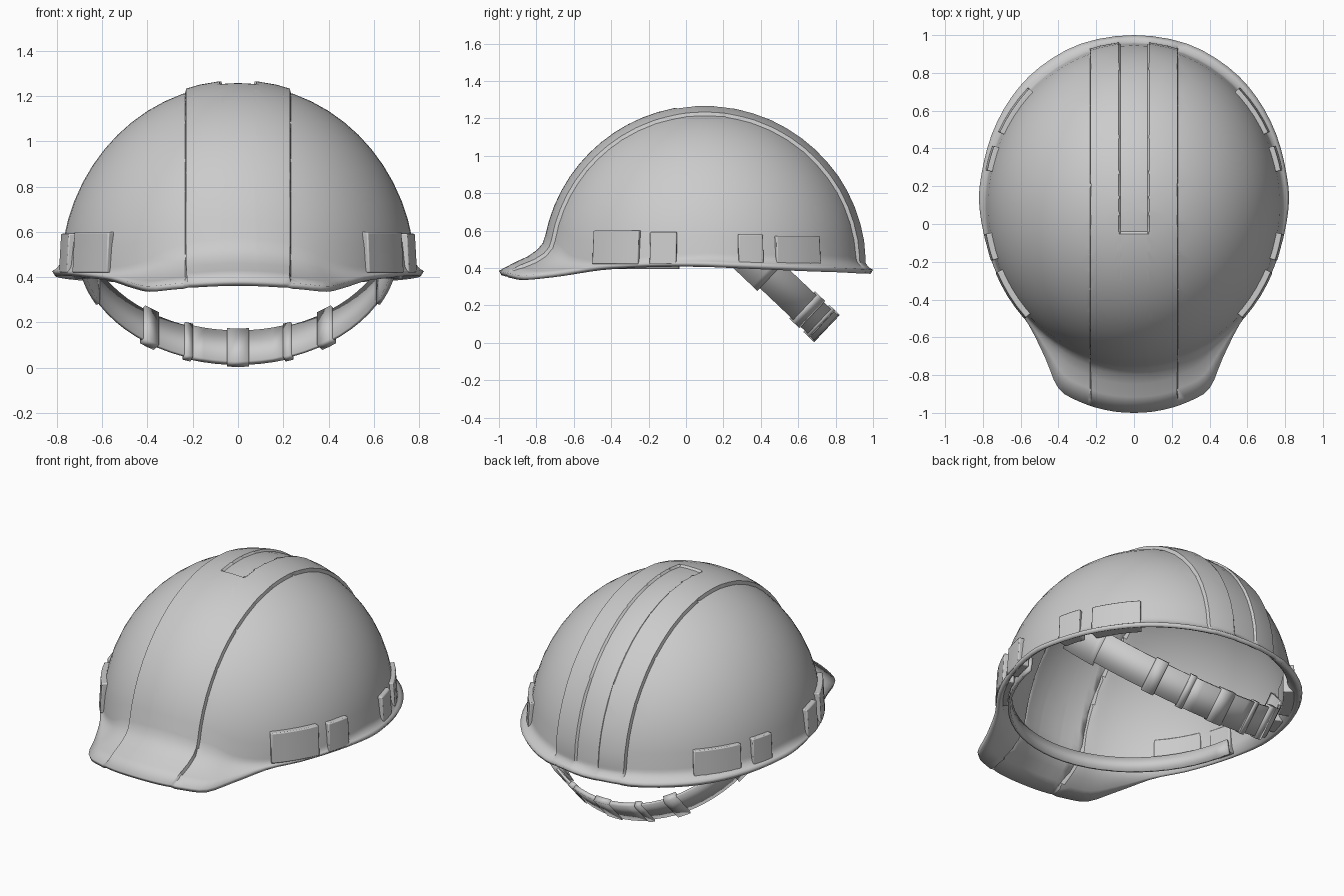
import bpy, bmesh, math
from mathutils import Vector

if "Cube" in bpy.data.objects:
    bpy.data.objects.remove(bpy.data.objects["Cube"])

# One flat colour
GREY = (0.6, 0.6, 0.6, 1)
mat = bpy.data.materials.new("light_grey_plastic")
mat.use_nodes = True
mat.diffuse_color = GREY
mat.node_tree.nodes["Principled BSDF"].inputs["Base Color"].default_value = GREY

CENTRE = Vector((0, 0.1, 0.41))
AXES = Vector((0.785, 0.85, 0.842))


def finish(name, bm, angle=35, thickness=0, offset=-1, bevel=0):
    mesh = bpy.data.meshes.new(name)
    bm.to_mesh(mesh)
    bm.free()
    obj = bpy.data.objects.new(name, mesh)
    bpy.context.collection.objects.link(obj)
    mesh.materials.append(mat)
    if thickness:
        mod = obj.modifiers.new("thickness", "SOLIDIFY")
        mod.thickness, mod.offset = thickness, offset
    if bevel:
        mod = obj.modifiers.new("soft_edges", "BEVEL")
        mod.width, mod.segments = bevel, 2
    bpy.ops.object.select_all(action="DESELECT")
    obj.select_set(True)
    bpy.context.view_layer.objects.active = obj
    bpy.ops.object.shade_smooth_by_angle(angle=math.radians(angle))
    return obj


def skin(bm, rows, closed=False):
    """Join rows of points with quads."""
    grid = [[bm.verts.new(p) for p in row] for row in rows]
    n = len(rows[0])
    for a, b in zip(grid, grid[1:]):
        for i in range(n if closed else n - 1):
            j = (i + 1) % n
            bm.faces.new((a[i], a[j], b[j], b[i]))
    return grid


def spline(points, steps):
    """Smooth closed curve through the points."""
    out, n = [], len(points)
    for i in range(n):
        a, b, c, d = (points[(i + k) % n] for k in (-1, 0, 1, 2))
        for s in range(steps):
            t = s / steps
            out.append(0.5 * (2 * b + (c - a) * t + (2 * a - 5 * b + 4 * c - d) * t**2
                              + (3 * b - a - 3 * c + d) * t**3))
    return out


# Brim outline, one half from visor tip to nape, then mirrored
half = [Vector(p) for p in (
    (0, -1, 0.385), (0.15, -0.985, 0.38), (0.29, -0.94, 0.37), (0.4, -0.87, 0.36),
    (0.47, -0.71, 0.375), (0.56, -0.53, 0.4), (0.68, -0.36, 0.415), (0.77, -0.15, 0.425),
    (0.818, 0.08, 0.428), (0.81, 0.25, 0.422), (0.755, 0.47, 0.413), (0.65, 0.67, 0.405),
    (0.5, 0.83, 0.4), (0.28, 0.955, 0.393), (0, 1, 0.39))]
outline = spline(half + [Vector((-p.x, p.y, p.z)) for p in half[-2:0:-1]], 3)


# Shell: every column runs from brim edge, through a fillet, up to the crown
def shell_column(edge, fillet=5, rings=14):
    az = math.atan2((edge.y - CENTRE.y) / AXES.y, edge.x / AXES.x)

    def dome(e):
        return CENTRE + Vector((AXES.x * math.cos(az) * math.cos(e),
                                AXES.y * math.sin(az) * math.cos(e), AXES.z * math.sin(e)))
    foot = dome(0)
    reach = (edge.xy - foot.xy).length
    foot.z = edge.z + 0.01 + 0.22 * reach
    start = math.asin((foot.z + 0.02 + 0.4 * reach - CENTRE.z) / AXES.z)
    top = dome(start)
    col = []
    for i in range(fillet):
        t = i / fillet
        col.append(edge * (1 - t)**2 + foot * 2 * t * (1 - t) + top * t * t)
    for i in range(rings):
        col.append(dome(start + (math.pi / 2 - start) * i / rings))
    return col


bm = bmesh.new()
columns = [shell_column(p) for p in outline]
grid = skin(bm, list(zip(*columns)), closed=True)
crown = bm.verts.new(CENTRE + Vector((0, 0, AXES.z)))
last = grid[-1]
for i, v in enumerate(last):
    bm.faces.new((v, last[(i + 1) % len(last)], crown))

# Raised centre band with a recessed channel, cut into the shell
BAND, CHANNEL, CHANNEL_FRONT, STEP = 0.224, 0.07, -0.04, 0.01


def cut(co, no, faces):
    geom = set(faces) | {e for f in faces for e in f.edges} | {v for f in faces for v in f.verts}
    bmesh.ops.bisect_plane(bm, geom=list(geom), plane_co=co, plane_no=no, dist=1e-5)


for side in (1, -1):
    for x in (CHANNEL, CHANNEL + STEP, BAND, BAND + STEP):
        cut((side * x, 0, 0), (1, 0, 0), bm.faces[:])
for y in (CHANNEL_FRONT, CHANNEL_FRONT - STEP):
    cut((0, y, 0), (0, 1, 0), [f for f in bm.faces if abs(f.calc_center_median().x) < CHANNEL + STEP])
bm.normal_update()
moves = []
for v in bm.verts:
    x = abs(v.co.x)
    if x < BAND + 0.001:
        rise = 0.018
        if x < CHANNEL + 0.001 and v.co.y > CHANNEL_FRONT - 0.001:
            rise = 0.006
        fade = min(1, max(0.15, (v.co.z - 0.38) / 0.08)) if v.co.y > 0 else 1
        if v.is_boundary:
            fade = 0
        moves.append((v, v.normal * rise * fade))
for v, m in moves:
    v.co += m
finish("helmet_shell", bm, 32, thickness=0.026)


# Accessory lugs: curved blocks hugging the lower wall
def wall_point(y, grow, z):
    k = math.sqrt(1 - ((y - CENTRE.y) / AXES.y)**2)
    n = Vector((k / AXES.x, (y - CENTRE.y) / AXES.y**2, 0)).normalized()
    return Vector((AXES.x * k, y, z)) + n * grow


def lug(name, y0, y1, z0, z1, side):
    bm = bmesh.new()
    rows = []
    for i in range(5):
        y = y0 + (y1 - y0) * i / 4
        rows.append([Vector((p.x * side, p.y, p.z)) for p in (
            wall_point(y, -0.05, z0), wall_point(y, 0.02, z0),
            wall_point(y, 0.01, z1), wall_point(y, -0.05, z1))])
    g = skin(bm, rows, closed=True)
    bm.faces.new(g[0])
    bm.faces.new(g[-1])
    bmesh.ops.recalc_face_normals(bm, faces=bm.faces)
    finish(name, bm, 40, bevel=0.006)


for side, word in ((1, "left"), (-1, "right")):
    lug(f"front_wide_lug_{word}", -0.49, -0.25, 0.42, 0.6, side)
    lug(f"front_narrow_lug_{word}", -0.19, -0.05, 0.42, 0.592, side)
    lug(f"rear_narrow_lug_{word}", 0.28, 0.41, 0.41, 0.58, side)
    lug(f"rear_wide_lug_{word}", 0.48, 0.71, 0.4, 0.572, side)

# Inner headband around the brow
bm = bmesh.new()
rows = []
for i in range(29):
    a = math.radians(190 + 160 * i / 28)
    x, y = 0.73 * math.cos(a), CENTRE.y + 0.79 * math.sin(a)
    rows.append([(x, y, 0.395), (x * 0.98, y, 0.48)])
skin(bm, rows)
finish("brow_headband", bm, thickness=0.015, offset=0)

# Nape strap: a tilted half ring hanging below the back
DOWN = Vector((0, 0.726, -0.688))
ACROSS = Vector((0, 0.688, 0.726))
NAPE = Vector((0, 0.2, 0.601))


def strap(name, a0, a1, width, thickness, steps=20, slide=0):
    bm = bmesh.new()
    rows = []
    for i in range(steps + 1):
        a = math.radians(a0 + (a1 - a0) * i / steps)
        p = NAPE + Vector((0.7 * math.sin(a), 0, 0)) + DOWN * 0.745 * math.cos(a)
        p += ACROSS * slide
        rows.append([p - ACROSS * width / 2, p + ACROSS * width / 2])
    skin(bm, rows)
    finish(name, bm, 30, thickness=thickness, offset=0)


strap("nape_strap", -80, 80, 0.18, 0.014, 32)
strap("nape_overlap", -17, 17, 0.186, 0.026, 8)
strap("nape_adjuster", -4, 4, 0.2, 0.036, 2)
for s, word in ((1, "left"), (-1, "right")):
    strap(f"strap_slider_{word}", s * 31, s * 37, 0.2, 0.04, 2)
    strap(f"strap_loop_{word}", s * 17, s * 20, 0.2, 0.034, 2)
    strap(f"strap_anchor_{word}", s * 62, s * 80, 0.22, 0.02, 6)
